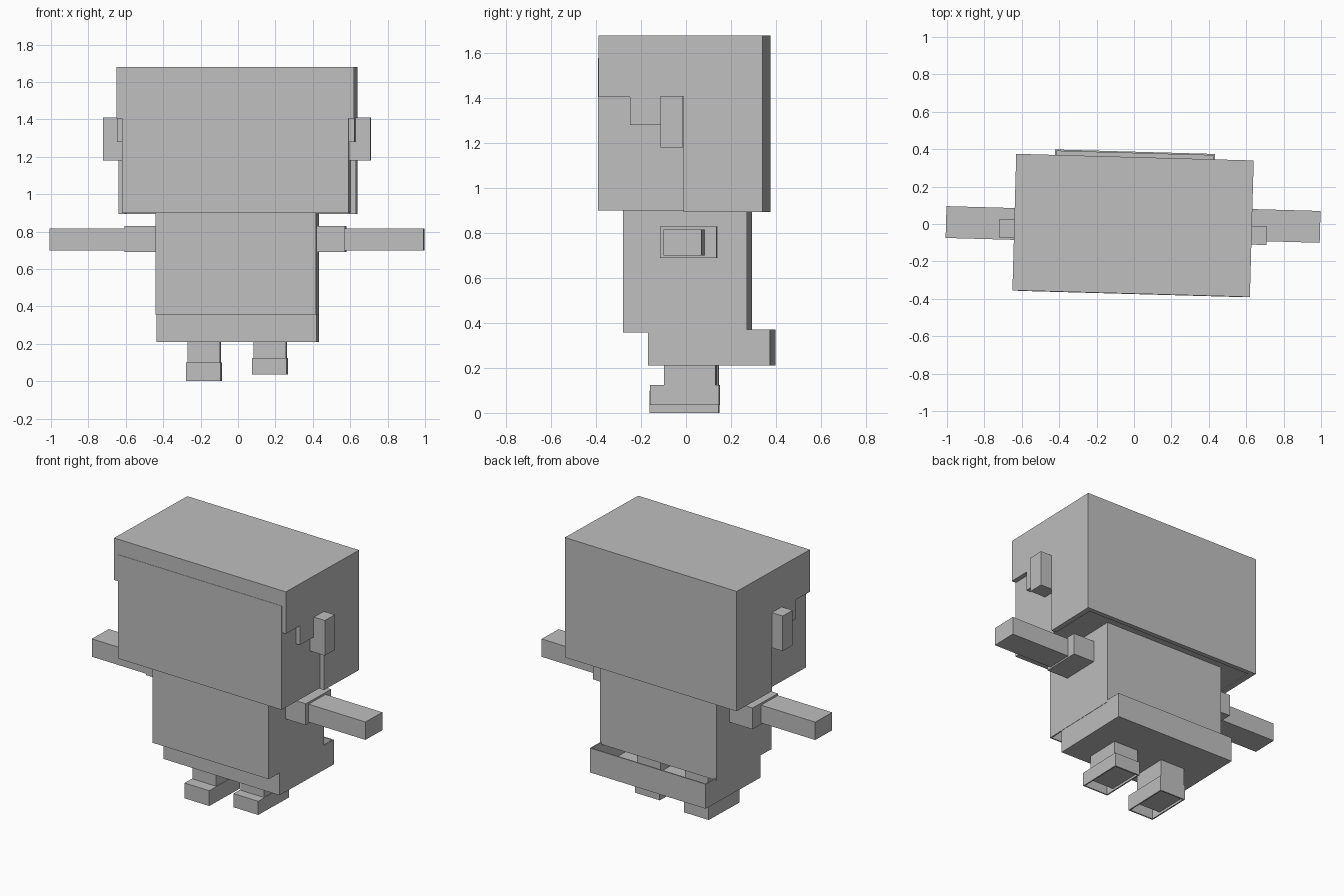
import bpy, bmesh, math
from mathutils import Matrix

cube = bpy.data.objects.get("Cube")
if cube:
    bpy.data.objects.remove(cube)

grey = bpy.data.materials.new("plain_grey")
grey.use_nodes = True
colour = (0.52, 0.52, 0.52, 1)
grey.diffuse_color = colour
grey.node_tree.nodes["Principled BSDF"].inputs["Base Color"].default_value = colour

# The whole figure is turned slightly about the vertical
TURN = Matrix.Translation((-0.005, -0.0075, 0)) @ Matrix.Rotation(math.radians(-1.6), 4, 'Z')


def finish(name, bm):
    bmesh.ops.recalc_face_normals(bm, faces=bm.faces)
    mesh = bpy.data.meshes.new(name)
    bm.to_mesh(mesh)
    bm.free()
    mesh.materials.append(grey)
    obj = bpy.data.objects.new(name, mesh)
    obj.matrix_world = TURN
    bpy.context.collection.objects.link(obj)
    return obj


def box(name, x, y, z, open_side=0):
    """Box from ranges; open_side -1 / 1 removes the bottom / top and gives thin walls."""
    bm = bmesh.new()
    bmesh.ops.create_cube(bm, size=1)
    for v in bm.verts:
        v.co = [r[0] if c < 0 else r[1] for c, r in zip(v.co, (x, y, z))]
    if open_side:
        bm.normal_update()
        cap = [f for f in bm.faces if f.normal.z * open_side > 0.9]
        bmesh.ops.delete(bm, geom=cap, context='FACES')
    obj = finish(name, bm)
    if open_side:
        wall = obj.modifiers.new("wall", 'SOLIDIFY')
        wall.thickness = 0.012
        wall.offset = -1
    return obj


def side_panel(name, profile, x0, x1):
    bm = bmesh.new()
    face = bm.faces.new([bm.verts.new((x0, y, z)) for y, z in profile])
    moved = bmesh.ops.extrude_face_region(bm, geom=[face])["geom"]
    verts = [v for v in moved if isinstance(v, bmesh.types.BMVert)]
    bmesh.ops.translate(bm, verts=verts, vec=(x1 - x0, 0, 0))
    return finish(name, bm)


# Head block with a hair shell around it
box("head", (-0.605, 0.605), (-0.367, 0.34), (0.9, 1.58))
box("hair_top", (-0.635, 0.635), (-0.365, 0.365), (1.58, 1.68))
box("hair_back", (-0.635, 0.635), (0.335, 0.365), (0.895, 1.58))
hair_edge = [(0.335, 1.58), (-0.365, 1.58), (-0.365, 1.405), (-0.225, 1.405),
             (-0.225, 1.28), (-0.088, 1.28), (-0.088, 1.405), (0.015, 1.405),
             (0.015, 0.895), (0.335, 0.895)]

# Torso shell, open below, standing in an open hip tray
box("torso", (-0.43, 0.43), (-0.26, 0.29), (0.357, 0.9), -1)
box("hips", (-0.428, 0.428), (-0.15, 0.394), (0.21, 0.37), 1)

# Paired parts; one foot is lifted mid-step
for side, s, lift, shift, arm_y, cuff in (("left", 1, 0.035, 0.012, -0.065, 0.58),
                                         ("right", -1, 0, 0, -0.095, 0.6)):
    def span(a, b):
        return sorted((s * a, s * b))
    side_panel(side + "_hair_side", hair_edge, s * 0.6, s * 0.635)
    box(side + "_ear", span(0.6, 0.715), (-0.085, 0.015), (1.18, 1.41))
    box(side + "_sleeve", span(0.42, cuff), (-0.093, 0.16), (0.69, 0.83))
    box(side + "_arm", span(0.5, 1.0), (arm_y, arm_y + 0.17), (0.7, 0.817))
    box(side + "_leg", span(0.09, 0.263), (-0.083, 0.147), (0.015 + lift, 0.29))
    box(side + "_foot", span(0.085, 0.268), (shift - 0.158, shift + 0.149),
        (lift, 0.1 + lift * 0.7), -1)
